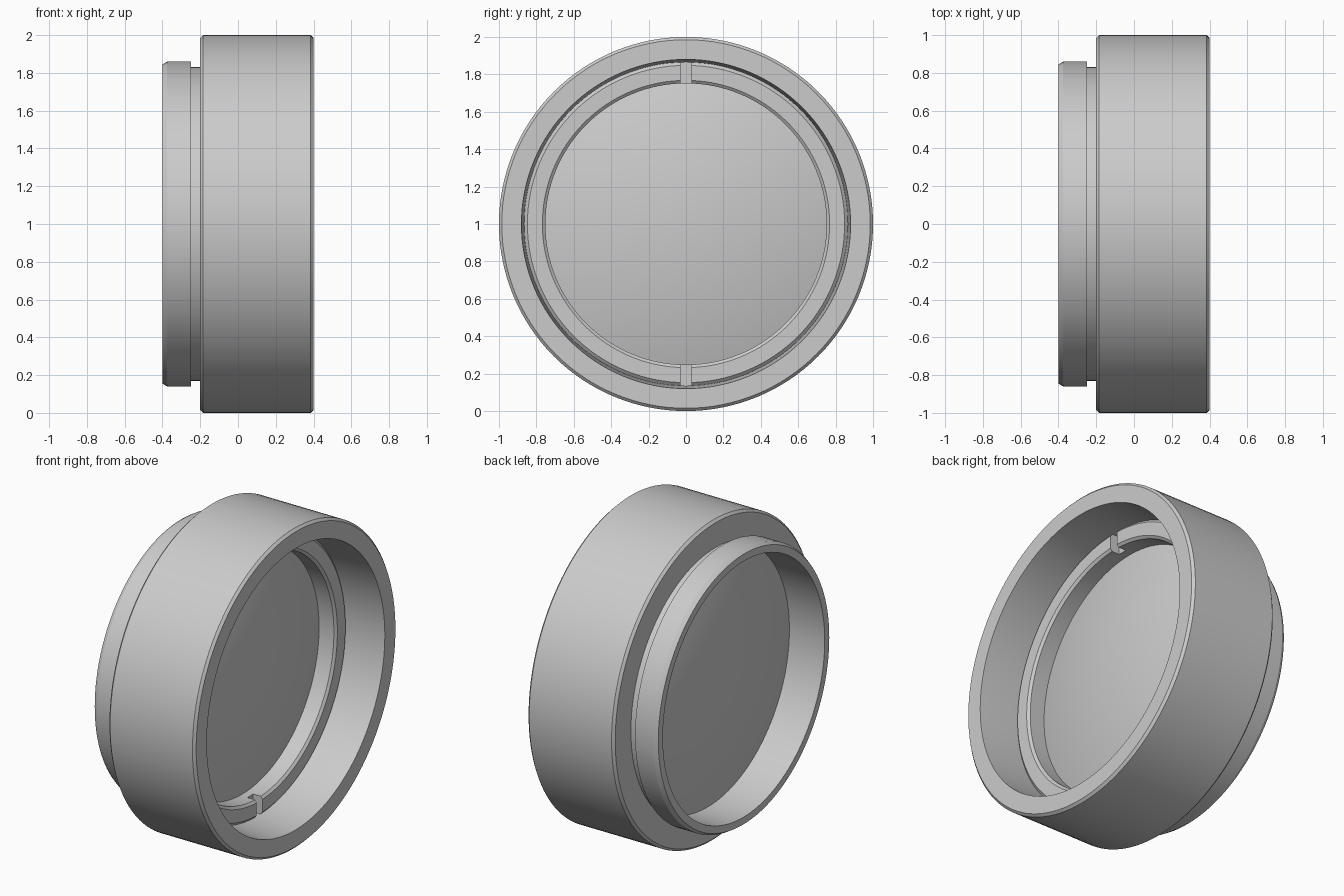
import bpy, bmesh, math
from mathutils import Matrix

if "Cube" in bpy.data.objects:
    bpy.data.objects.remove(bpy.data.objects["Cube"], do_unlink=True)

SEGMENTS = 128
CENTRE_Z = 1.0
GREY = (0.6, 0.6, 0.6, 1)

grey = bpy.data.materials.new("satin_grey")
grey.use_nodes = True
grey.diffuse_color = GREY
grey.node_tree.nodes["Principled BSDF"].inputs["Base Color"].default_value = GREY


def finish(name, bm, smooth=True):
    bmesh.ops.recalc_face_normals(bm, faces=bm.faces)
    mesh = bpy.data.meshes.new(name)
    for f in bm.faces:
        f.smooth = smooth
    bm.to_mesh(mesh)
    bm.free()
    if smooth:
        mesh.set_sharp_from_angle(angle=math.radians(25))
    mesh.materials.append(grey)
    obj = bpy.data.objects.new(name, mesh)
    bpy.context.collection.objects.link(obj)
    obj.location.z = CENTRE_Z
    return obj


def revolve(name, profile, closed=True):
    """Spin (x, radius) points about the x axis; radius 0 becomes a pole."""
    bm = bmesh.new()
    verts = [bm.verts.new((x, 0, r)) for x, r in profile]
    edges = [bm.edges.new(pair) for pair in zip(verts, verts[1:])]
    if closed:
        edges.append(bm.edges.new((verts[-1], verts[0])))
    bmesh.ops.spin(bm, geom=verts + edges, cent=(0, 0, 0), axis=(1, 0, 0),
                   angle=math.tau, steps=SEGMENTS, use_merge=True)
    bmesh.ops.remove_doubles(bm, verts=bm.verts, dist=1e-5)
    return finish(name, bm)


def dome(edge_x, sag, radius, steps=16):
    """Arc profile from the pole out to the rim of a lens face."""
    return [(edge_x + sag * (1 - (i / steps) ** 2), radius * i / steps)
            for i in range(steps + 1)]


# Housing: wide barrel, neck groove and rear flange around a stepped bore
revolve("housing", [
    (-0.40, 0.845), (-0.375, 0.86), (-0.25, 0.86), (-0.25, 0.83),
    (-0.20, 0.83), (-0.20, 0.985), (-0.185, 1.0), (0.385, 1.0),
    (0.40, 0.985), (0.40, 0.88), (0.15, 0.865), (0.03, 0.865),
    (0.03, 0.80), (-0.40, 0.80),
])

# Lens: both faces bulge outwards
LENS_R = 0.803
revolve("lens", dome(-0.155, -0.11, LENS_R) + dome(0.02, 0.12, LENS_R)[::-1], closed=False)

# Retaining ring with chamfered rims
ring = revolve("retaining_ring", [
    (0.025, 0.865), (0.135, 0.865), (0.15, 0.848),
    (0.15, 0.768), (0.137, 0.752), (0.025, 0.752),
])

# Spanner slots at the top and bottom of the ring
bm = bmesh.new()
for side in (1, -1):
    bmesh.ops.create_cube(bm, size=1, matrix=Matrix.Translation((0.15, 0, side * 0.81))
                          @ Matrix.Diagonal((0.13, 0.058, 0.2, 1)))
cutter = finish("slot_cutter", bm, smooth=False)
cutter.hide_render = True
cutter.hide_viewport = True
cutter.display_type = 'WIRE'
slots = ring.modifiers.new("slots", 'BOOLEAN')
slots.operation = 'DIFFERENCE'
slots.solver = 'EXACT'
slots.object = cutter
